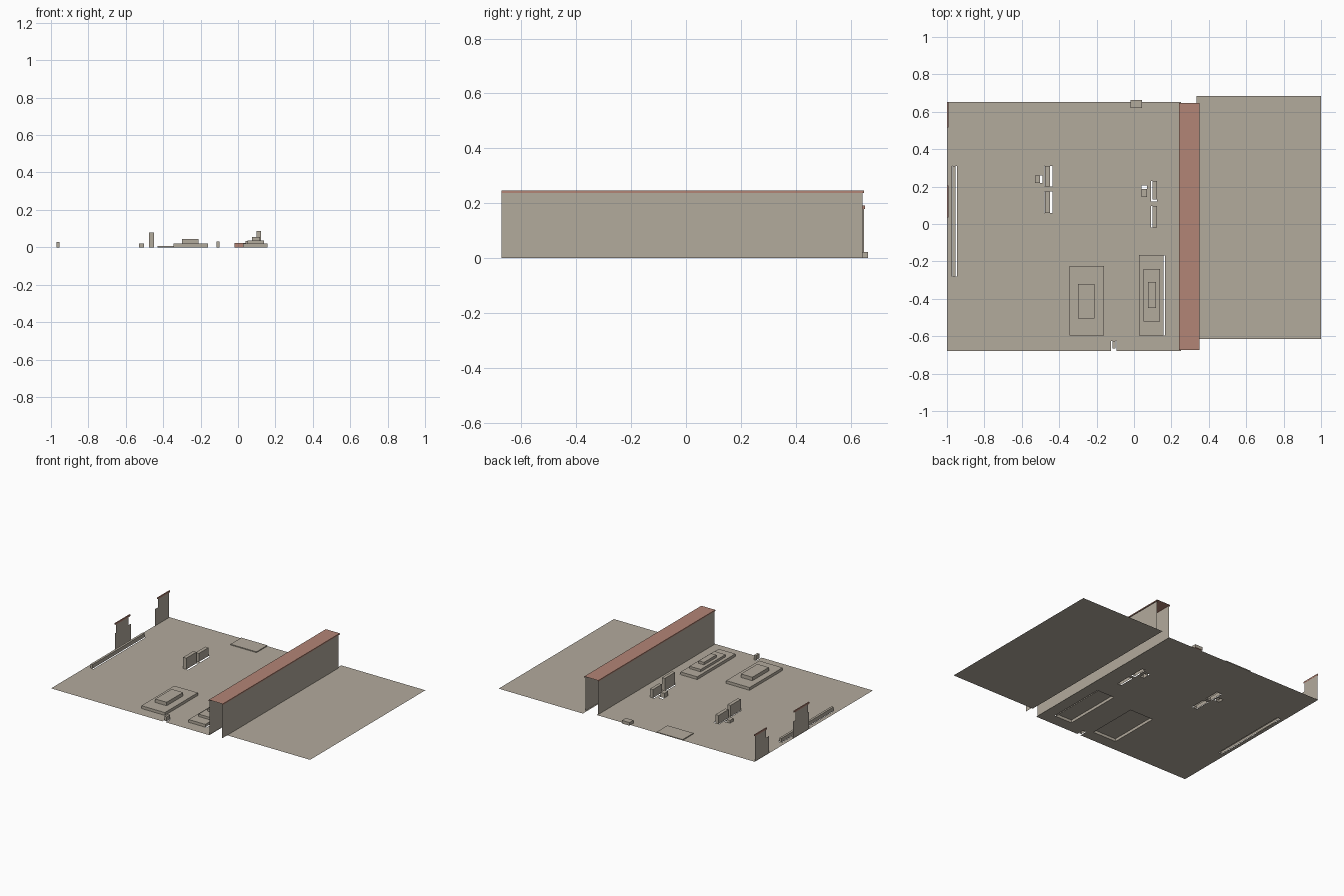
import bpy, bmesh

cube = bpy.data.objects.get("Cube")
if cube:
    bpy.data.objects.remove(cube, do_unlink=True)


def material(name, rgb):
    m = bpy.data.materials.new(name)
    m.use_nodes = True
    m.diffuse_color = (*rgb, 1)
    bsdf = m.node_tree.nodes["Principled BSDF"]
    bsdf.inputs["Base Color"].default_value = (*rgb, 1)
    bsdf.inputs["Roughness"].default_value = 0.9
    return m


STONE = material("warm_grey_stone", (0.45, 0.405, 0.335))
TILE = material("clay_red", (0.45, 0.235, 0.18))


def finish(name, bm, *mats):
    mesh = bpy.data.meshes.new(name)
    bm.to_mesh(mesh)
    bm.free()
    for m in mats:
        mesh.materials.append(m)
    obj = bpy.data.objects.new(name, mesh)
    bpy.context.collection.objects.link(obj)
    return obj


def sheet(name, x0, x1, y0, y1, holes=()):
    """Flat ground with rectangular openings."""
    xs = sorted({x0, x1, *(v for h in holes for v in h[:2])})
    ys = sorted({y0, y1, *(v for h in holes for v in h[2:])})
    bm = bmesh.new()
    grid = [[bm.verts.new((x, y, 0)) for y in ys] for x in xs]
    for i in range(len(xs) - 1):
        for j in range(len(ys) - 1):
            cx, cy = (xs[i] + xs[i + 1]) / 2, (ys[j] + ys[j + 1]) / 2
            if not any(a < cx < b and c < cy < d for a, b, c, d in holes):
                bm.faces.new((grid[i][j], grid[i + 1][j],
                              grid[i + 1][j + 1], grid[i][j + 1]))
    return finish(name, bm, STONE)


def block(name, x0, x1, y0, y1, z1, z0=0, closed=False, mat=STONE):
    """Box standing on the ground, normally open underneath."""
    bm = bmesh.new()
    bmesh.ops.create_cube(bm, size=1)
    for v in bm.verts:
        v.co = (x1 if v.co.x > 0 else x0, y1 if v.co.y > 0 else y0,
                z1 if v.co.z > 0 else z0)
    bm.normal_update()
    if not closed:
        bmesh.ops.delete(bm, geom=[f for f in bm.faces if f.normal.z < -0.5],
                         context='FACES')
    return finish(name, bm, mat)


def extrude_y(name, points, y0, y1, mat):
    """Open profile in x and z, drawn out along y without end caps."""
    bm = bmesh.new()
    a = [bm.verts.new((x, y0, z)) for x, z in points]
    b = [bm.verts.new((x, y1, z)) for x, z in points]
    for i in range(len(a) - 1):
        bm.faces.new((a[i], b[i], b[i + 1], a[i + 1]))
    return finish(name, bm, mat)


# Ground sheets, with openings below the raised parts
openings = [
    (-0.973, -0.946, -0.28, 0.31),
    (-0.478, -0.437, 0.20, 0.31), (-0.478, -0.437, 0.06, 0.175),
    (-0.53, -0.49, 0.22, 0.26),
    (0.092, 0.123, 0.12, 0.23), (0.092, 0.123, -0.02, 0.095),
    (0.04, 0.07, 0.145, 0.205),
    (0.027, 0.167, -0.595, -0.168), (-0.345, -0.16, -0.597, -0.225),
    (-0.122, -0.094, -0.68, -0.625),
]
sheet("main_ground", -1, 0.25, -0.68, 0.652, openings)
sheet("side_ground", 0.335, 1, -0.615, 0.685)

# Long hollow wall with its coping
extrude_y("wall_left_face", [(0.345, 0), (0.345, 0.24)], -0.673, 0.643, STONE)
extrude_y("wall_right_face", [(0.245, 0.24), (0.245, 0)], -0.673, 0.643, STONE)
extrude_y("wall_coping", [(0.35, 0.238), (0.35, 0.247), (0.24, 0.247), (0.24, 0.238)],
          -0.673, 0.648, TILE)

# Stepped platforms
for name, steps in {
    "wide_platform": [(-0.345, -0.16, -0.597, -0.225, 0.02),
                      (-0.30, -0.21, -0.505, -0.32, 0.045)],
    "narrow_platform": [(0.027, 0.158, -0.595, -0.165, 0.02),
                        (0.052, 0.14, -0.52, -0.24, 0.037),
                        (0.075, 0.117, -0.45, -0.31, 0.055)],
}.items():
    base = 0
    for n, (x0, x1, y0, y1, top) in enumerate(steps):
        block(f"{name}_step_{n + 1}", x0, x1, y0, y1, top, base)
        base = top

# Upright slabs, small blocks and the long kerb
block("right_back_slab", -0.475, -0.45, 0.20, 0.31, 0.06)
block("right_front_slab", -0.475, -0.45, 0.06, 0.175, 0.08)
block("right_small_block", -0.53, -0.503, 0.22, 0.26, 0.02)
block("left_back_slab", 0.10, 0.123, 0.13, 0.23, 0.06)
block("left_front_slab", 0.10, 0.123, -0.02, 0.095, 0.088)
block("left_small_block", 0.04, 0.07, 0.145, 0.188, 0.033)
block("long_kerb", -0.97, -0.954, -0.28, 0.31, 0.028)
block("front_marker", -0.115, -0.098, -0.665, -0.625, 0.032)
block("back_plate", -0.43, -0.225, 0.53, 0.652, 0.006)

# Back step with red front and underside
step = block("back_step", -0.018, 0.042, 0.62, 0.664, 0.022, closed=True)
step.data.materials.append(TILE)
for p in step.data.polygons:
    if p.normal.y < -0.5 or p.normal.z < -0.5:
        p.material_index = 1


# Ruined edge walls: a wide lower panel, a narrower upper one, and a coping
def panel(name, y0, y1, z0, z1):
    extrude_y(name, [(-0.997, z0), (-0.997, z1)], y0, y1, STONE)


for name, low, high, cap in [
    ("front_ruin", (0.035, 0.218), (0.05, 0.19), (0.035, 0.205)),
    ("back_ruin", (0.49, 0.648), (0.52, 0.648), (0.515, 0.652)),
]:
    panel(name + "_lower", *low, 0, 0.12)
    panel(name + "_upper", *high, 0.12, 0.182)
    extrude_y(name + "_coping",
              [(-0.993, 0.18), (-0.993, 0.192), (-1, 0.192), (-1, 0.18)], *cap, TILE)
